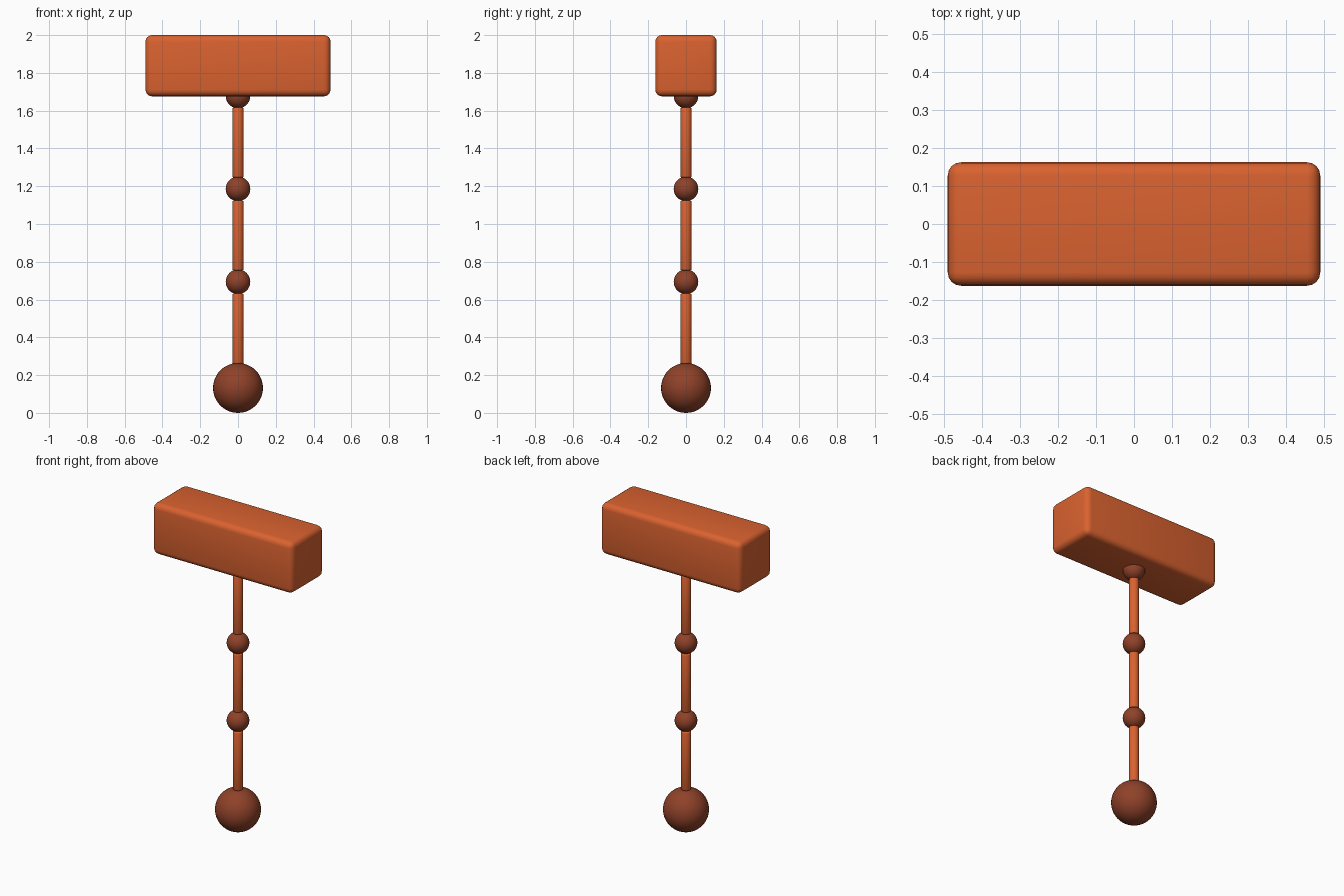
import bpy, math

if "Cube" in bpy.data.objects:
    bpy.data.objects.remove(bpy.data.objects["Cube"])


def material(name, rgb):
    m = bpy.data.materials.new(name)
    m.diffuse_color = (*rgb, 1.0)
    m.use_nodes = True
    m.node_tree.nodes["Principled BSDF"].inputs["Base Color"].default_value = m.diffuse_color
    return m


ORANGE = material("orange", (0.70, 0.122, 0.029))
BROWN = material("brown", (0.275, 0.054, 0.022))


def finish(name, mat, bevel=0.0, segments=3):
    ob = bpy.context.object
    ob.name = name
    ob.data.materials.append(mat)
    if bevel:
        mod = ob.modifiers.new("rounding", 'BEVEL')
        mod.width = bevel
        mod.segments = segments
        mod.limit_method = 'ANGLE'
        mod.angle_limit = math.radians(40)
    bpy.ops.object.shade_smooth()
    return ob


def ball(name, z, r):
    bpy.ops.mesh.primitive_uv_sphere_add(segments=40, ring_count=24, radius=r, location=(0, 0, z))
    finish(name, BROWN)


def rod(name, z0, z1):
    bpy.ops.mesh.primitive_cylinder_add(vertices=32, radius=0.03, depth=z1 - z0,
                                        location=(0, 0, (z0 + z1) / 2))
    finish(name, ORANGE, 0.008, 2)


# Rounded block on top
bpy.ops.mesh.primitive_cube_add(size=1, location=(0, 0, 1.838))
bpy.context.object.scale = (0.98, 0.325, 0.324)
bpy.ops.object.transform_apply(location=False, rotation=False, scale=True)
finish("top_block", ORANGE, 0.035, 4)

# Chain of joints, spaced evenly, each with a rod hanging below it
JOINT_R = 0.065
joints = [1.678, 1.186, 0.694]
for i, z in enumerate(joints):
    ball(f"joint_{i + 1}", z, JOINT_R)
    bottom = joints[i + 1] + JOINT_R if i < 2 else 0.264
    rod(f"rod_{i + 1}", bottom - 0.005, z - JOINT_R + 0.003)

# Large weight at the bottom
ball("bottom_weight", 0.132, 0.132)
